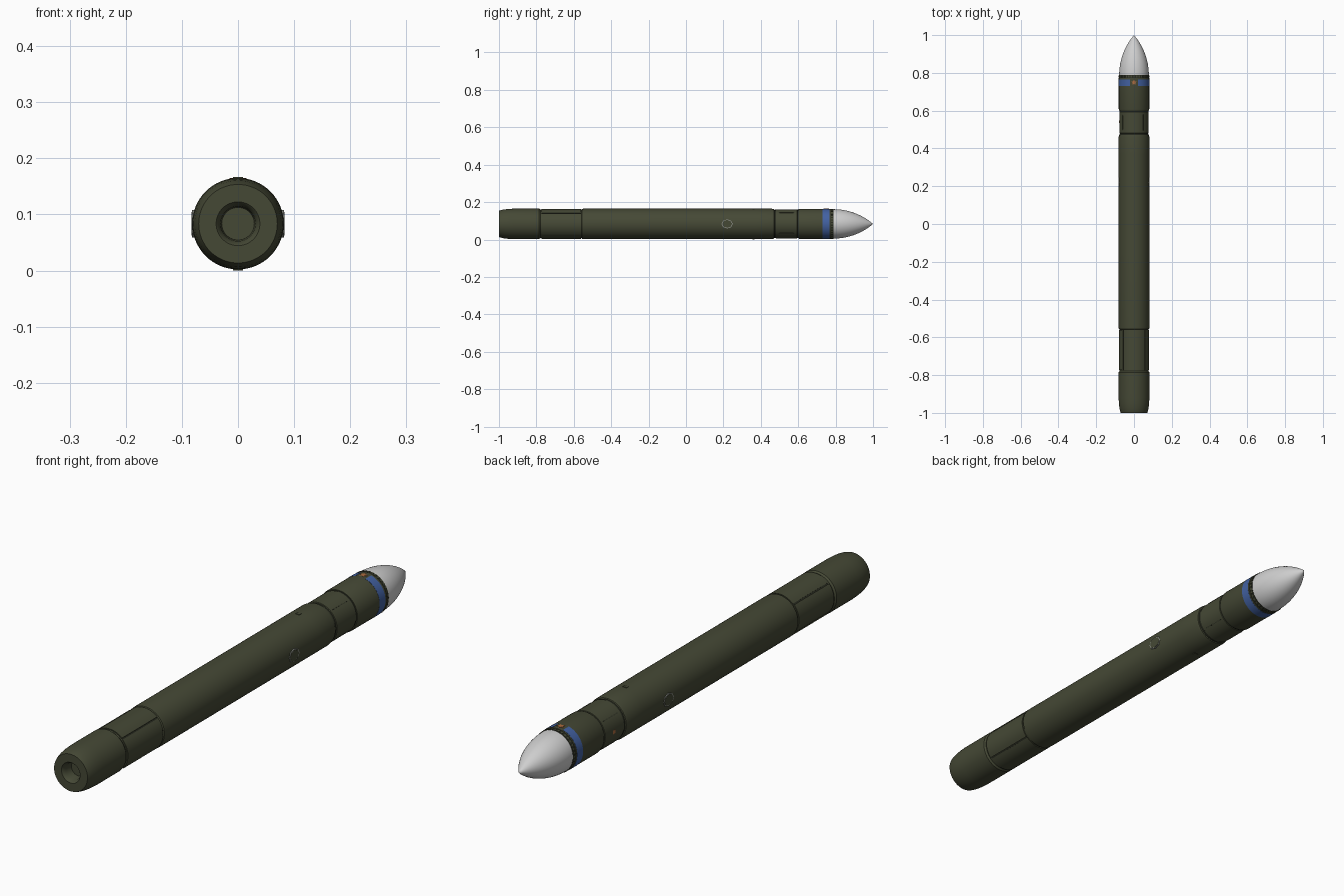
import bpy, bmesh, math
from mathutils import Matrix, Vector

if "Cube" in bpy.data.objects:
    bpy.data.objects.remove(bpy.data.objects["Cube"])

CZ = 0.0835          # height of the long axis
SEG = 64


def material(name, rgb):
    m = bpy.data.materials.new(name)
    m.diffuse_color = (*rgb, 1)
    m.use_nodes = True
    m.node_tree.nodes["Principled BSDF"].inputs["Base Color"].default_value = m.diffuse_color
    return m


OLIVE = material("olive green", (0.060, 0.066, 0.036))
DARK = material("dark green", (0.022, 0.025, 0.015))
WHITE = material("pale grey", (0.62, 0.62, 0.62))
BLUE = material("band blue", (0.055, 0.12, 0.36))
ORANGE = material("orange", (0.42, 0.15, 0.05))
GREY = material("marking grey", (0.28, 0.29, 0.26))


def finish(bm, name, mat):
    bmesh.ops.recalc_face_normals(bm, faces=bm.faces)
    me = bpy.data.meshes.new(name)
    bm.to_mesh(me)
    bm.free()
    ob = bpy.data.objects.new(name, me)
    bpy.context.collection.objects.link(ob)
    me.materials.append(mat)
    bpy.ops.object.select_all(action='DESELECT')
    ob.select_set(True)
    bpy.context.view_layer.objects.active = ob
    bpy.ops.object.shade_smooth_by_angle(angle=math.radians(30))
    return ob


def polar(r, y, a):
    return Vector((r * math.cos(a), y, CZ + r * math.sin(a)))


def lathe(name, profile, mat):
    """Turn (y, radius) points around the long axis."""
    bm = bmesh.new()
    verts = [bm.verts.new((r, y, 0)) for y, r in profile]
    edges = [bm.edges.new(p) for p in zip(verts, verts[1:])]
    bmesh.ops.spin(bm, geom=verts + edges, cent=(0, 0, 0), axis=(0, 1, 0),
                   angle=2 * math.pi, steps=SEG)
    bmesh.ops.remove_doubles(bm, verts=bm.verts, dist=1e-5)
    bmesh.ops.translate(bm, verts=bm.verts, vec=(0, 0, CZ))
    return finish(bm, name, mat)


def curved_plate(name, y0, y1, a0, a1, r0, r1, mat, base=0.074):
    """Plate wrapped round the body; outer radius runs from r0 to r1."""
    bm = bmesh.new()
    n = max(2, int((a1 - a0) / 6))
    rings = []
    for i in range(n + 1):
        t = i / n
        a = math.radians(a0 + (a1 - a0) * t)
        r = r0 + (r1 - r0) * t
        rings.append([bm.verts.new(polar(*p, a)) for p in
                      ((base, y0), (r, y0), (r, y1), (base, y1))])
    for p, q in zip(rings, rings[1:]):
        for j in range(4):
            k = (j + 1) % 4
            bm.faces.new((p[j], p[k], q[k], q[j]))
    bm.faces.new(rings[0])
    bm.faces.new(rings[-1])
    return finish(bm, name, mat)


def outline_prism(name, pts, place, depth, mat):
    """Flat outline in local x, y, extruded along local z and placed."""
    bm = bmesh.new()
    f = bm.faces.new([bm.verts.new((x, y, 0)) for x, y in pts])
    ext = bmesh.ops.extrude_face_region(bm, geom=[f])
    bmesh.ops.translate(bm, vec=(0, 0, depth), verts=[
        v for v in ext["geom"] if isinstance(v, bmesh.types.BMVert)])
    bmesh.ops.transform(bm, matrix=place, verts=bm.verts)
    return finish(bm, name, mat)


def ngon(n, r):
    return [(r * math.cos(2 * math.pi * i / n), r * math.sin(2 * math.pi * i / n))
            for i in range(n)]


# Rear body with recessed nozzle
lathe("rear_body", [
    (-0.955, 0), (-0.955, 0.029), (-0.985, 0.031), (-0.998, 0.037), (-1.0, 0.039),
    (-1.0, 0.070), (-0.992, 0.073), (-0.975, 0.077), (-0.95, 0.080), (-0.92, 0.0815),
    (-0.785, 0.0815), (-0.778, 0.0765), (-0.555, 0.0765)], OLIVE)

# Main motor tube
lathe("main_tube", [
    (-0.558, 0.0760), (-0.555, 0.0805), (-0.545, 0.0815), (-0.125, 0.0815),
    (0.37, 0.0815), (0.460, 0.0812), (0.470, 0.079), (0.472, 0.075)], OLIVE)

# Narrow control section and forward body
lathe("control_section", [(0.465, 0.074), (0.480, 0.0745), (0.482, 0.0778),
                          (0.594, 0.0778), (0.596, 0.0745), (0.61, 0.074)], OLIVE)
lathe("forward_body", [(0.602, 0.074), (0.602, 0.0790), (0.608, 0.0808),
                       (0.772, 0.0808), (0.774, 0.076)], OLIVE)
for y in (0.476, 0.599):
    lathe("joint_groove", [(y - 0.006, 0.0740), (y - 0.004, 0.0757),
                           (y + 0.004, 0.0757), (y + 0.006, 0.0740)], DARK)

# Nose collar with a ring of small fasteners
lathe("nose_collar", [(0.770, 0.074), (0.772, 0.0795), (0.788, 0.0795),
                      (0.790, 0.074)], DARK)
for i in range(36):
    a = i * 10
    curved_plate("collar_fastener", 0.776, 0.787, a - 2.5, a + 2.5,
                 0.0808, 0.0808, OLIVE)

# Ogive nose cone
R, L, N = 0.0785, 0.212, 20
rho = (R * R + L * L) / (2 * R)
nose = [(0.788 + L * i / N, max(0, math.sqrt(rho ** 2 - (L * i / N) ** 2) + R - rho))
        for i in range(N)] + [(1.0, 0)]
lathe("nose_cone", nose, WHITE)

# Blue band, open at the top around an orange star
curved_plate("blue_band", 0.731, 0.766, 105, 435, 0.0813, 0.0813, BLUE)
star = [((0.016 if i % 2 == 0 else 0.008) * math.sin(i * math.pi / 5),
         (0.016 if i % 2 == 0 else 0.008) * math.cos(i * math.pi / 5)) for i in range(10)]
outline_prism("orange_star", star, Matrix.Translation((0, 0.749, CZ + 0.078)),
              0.0036, ORANGE)

# Four wrapped tail fins, each stepping down onto the next
for k in range(4):
    a = 47 + 90 * k
    curved_plate("folded_tail_fin", -0.772, -0.562, a, a + 86, 0.0812, 0.0785, OLIVE)
    curved_plate("tail_fin_slot", -0.772, -0.562, a - 4, a, 0.0768, 0.0768, DARK)

# Four control fin slots
for k in range(4):
    a = 140 + 90 * k
    curved_plate("control_fin_slot", 0.495, 0.580, a - 1.2, a + 1.2,
                 0.0782, 0.0782, DARK)
    curved_plate("control_fin_edge", 0.500, 0.575, a - 0.5, a + 0.5,
                 0.0788, 0.0788, OLIVE)

# Small orange mark on the left of the control section
outline_prism("orange_mark", ngon(6, 0.008),
              Matrix.Translation((-0.0770, 0.54, CZ)) @ Matrix.Rotation(-math.pi / 2, 4, 'Y'),
              -0.0001, ORANGE)
curved_plate("orange_side_mark", 0.534, 0.547, 175, 185, 0.0782, 0.0782, ORANGE)

# Flat side hatches with pale rims
for s in (-1, 1):
    place = Matrix.Translation((s * 0.076, 0.22, CZ)) @ Matrix.Rotation(s * math.pi / 2, 4, 'Y')
    pts = [(0.92 * x, y * 1.15) for x, y in ngon(8, 0.0265)]
    outline_prism("side_hatch_rim", pts, place, 0.0064, GREY)
    outline_prism("side_hatch", [(0.87 * x, 0.87 * y) for x, y in pts], place, 0.0070, OLIVE)

# Small lugs above and below
for a in (90, 270):
    curved_plate("lug", 0.355, 0.367, a - 6, a + 6, 0.0835, 0.0835, OLIVE)
